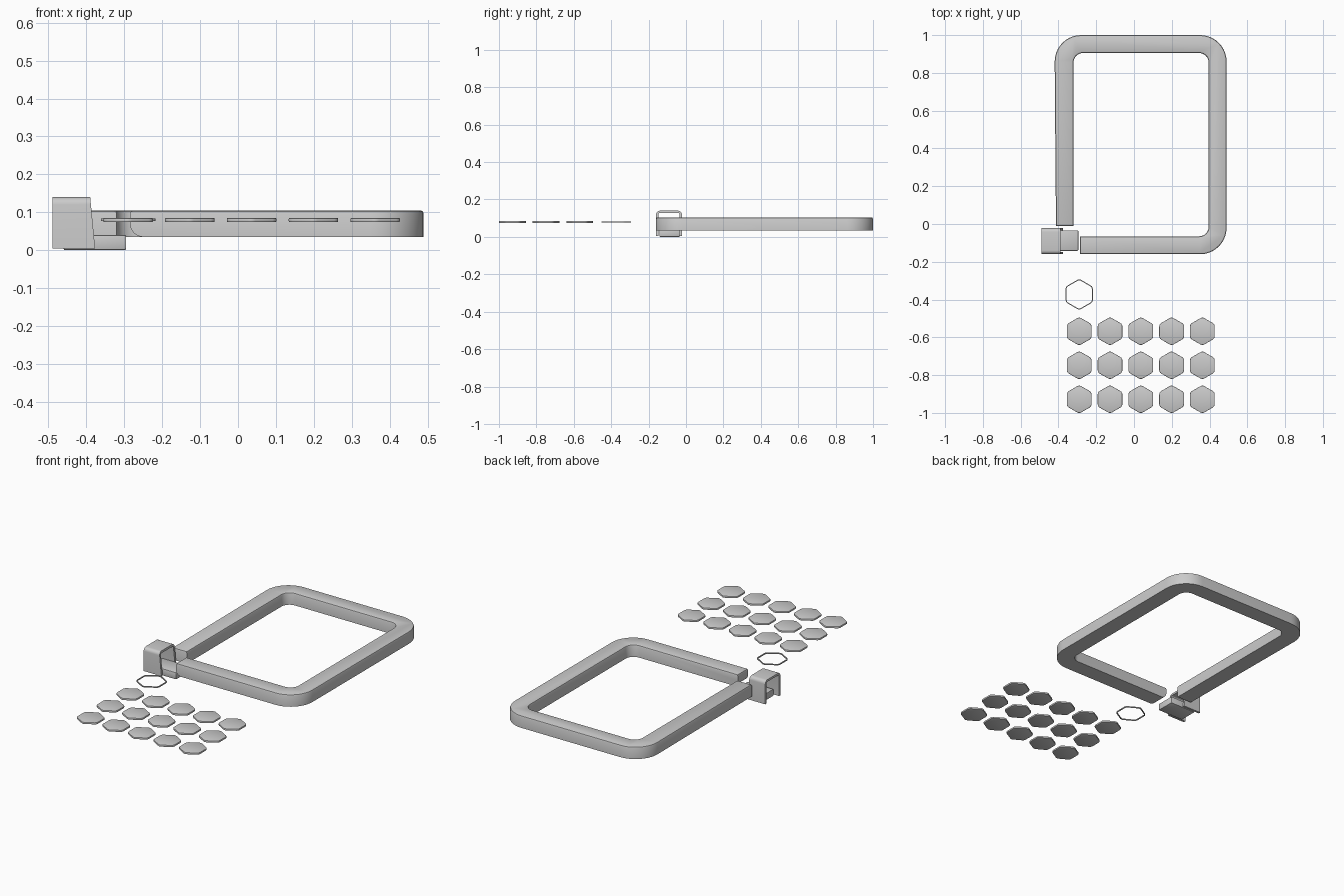
import bpy, bmesh, math
from mathutils import Vector

if "Cube" in bpy.data.objects:
    bpy.data.objects.remove(bpy.data.objects["Cube"])


def arc(cx, cy, r, a0, a1, n=10):
    return [(cx + r * math.cos(math.radians(a0 + (a1 - a0) * i / n)),
             cy + r * math.sin(math.radians(a0 + (a1 - a0) * i / n))) for i in range(n + 1)]


def finish(bm, name, angle=35):
    bmesh.ops.recalc_face_normals(bm, faces=bm.faces[:])
    me = bpy.data.meshes.new(name)
    bm.to_mesh(me)
    bm.free()
    ob = bpy.data.objects.new(name, me)
    bpy.context.collection.objects.link(ob)
    bpy.ops.object.select_all(action='DESELECT')
    ob.select_set(True)
    bpy.context.view_layer.objects.active = ob
    bpy.ops.object.shade_smooth_by_angle(angle=math.radians(angle))
    return ob


def prism(points, depth):
    """Extrude a closed list of 3D points along the vector depth."""
    bm = bmesh.new()
    face = bm.faces.new([bm.verts.new(p) for p in points])
    new = bmesh.ops.extrude_face_region(bm, geom=[face])['geom']
    bmesh.ops.translate(bm, vec=Vector(depth),
                        verts=[v for v in new if isinstance(v, bmesh.types.BMVert)])
    bmesh.ops.recalc_face_normals(bm, faces=bm.faces[:])
    return bm


def bevel(bm, edges, offset, segments):
    bmesh.ops.bevel(bm, geom=edges, offset=offset, segments=segments,
                    profile=0.5, affect='EDGES', clamp_overlap=True)


# Open rounded band, split at its front left corner
outline = ([(-0.285, -0.16)] + arc(0.35, -0.02, 0.14, -90, 0)
           + arc(0.35, 0.86, 0.14, 0, 90) + arc(-0.28, 0.86, 0.14, 90, 180)
           + [(-0.413, -0.01), (-0.32, -0.01)]
           + arc(-0.27, 0.855, 0.05, 180, 90) + arc(0.345, 0.855, 0.05, 90, 0)
           + arc(0.345, -0.015, 0.05, 0, -90) + [(-0.285, -0.065)])
bm = prism([(x, y, 0.035) for x, y in outline], (0, 0, 0.07))
ends = [e for e in bm.edges
        if all(abs(v.co.x + 0.285) < 1e-4 and v.co.y < 0 and v.co.z < 0.04 for v in e.verts)]
bevel(bm, ends, 0.035, 6)
rim = [e for e in bm.edges if all(v.co.z > 0.1049 for v in e.verts)]
bevel(bm, rim, 0.009, 2)
finish(bm, "band")

# Clip cover: upside-down channel, open along x, slightly wider at its foot
y0, y1, top, foot, t = -0.16, -0.022, 0.14, 0.005, 0.012
profile = ([(y0, foot)] + arc(y0 + 0.02, top - 0.02, 0.02, 180, 90, 5)
           + arc(y1 - 0.02, top - 0.02, 0.02, 90, 0, 5) + [(y1, foot), (y1 - t, foot)]
           + arc(y1 - 0.02, top - 0.02, 0.008, 0, 90, 5)
           + arc(y0 + 0.02, top - 0.02, 0.008, 90, 180, 5) + [(y0 + t, foot)])
bm = prism([(-0.49, y, z) for y, z in profile], (0.1, 0, 0))
for v in bm.verts:
    if v.co.x > -0.45:
        v.co.x += 0.013 * (top - v.co.z) / (top - foot)
finish(bm, "clip_cover")

# Clip tongue below the gap in the band
bm = prism([(-0.46, -0.142, 0), (-0.295, -0.142, 0),
            (-0.295, -0.034, 0), (-0.46, -0.034, 0)], (0, 0, 0.04))
bevel(bm, bm.edges[:], 0.004, 2)
finish(bm, "clip_tongue")


def hexagon(cx, cy, r, corner):
    """Pointed-up hexagon with slightly rounded corners."""
    pts = []
    for i in range(6):
        a = 30 + 60 * i
        d = r - corner / math.cos(math.radians(30))
        px, py = cx + d * math.cos(math.radians(a)), cy + d * math.sin(math.radians(a))
        pts += arc(px, py, corner, a - 30, a + 30, 3)
    return pts


# Fifteen loose hexagonal tiles
for row in range(3):
    for col in range(5):
        cx, cy = -0.29 + 0.163 * col, -0.568 - 0.18 * row
        bm = prism([(x, y, 0.074) for x, y in hexagon(cx, cy, 0.0755, 0.02)], (0, 0, 0.011))
        bevel(bm, [e for e in bm.edges if abs(e.verts[0].co.z - e.verts[1].co.z) < 1e-5], 0.003, 2)
        finish(bm, f"hex_tile_{row + 1}_{col + 1}")

# Thin hexagonal frame
bm = bmesh.new()
loops = [[bm.verts.new((x, y, z)) for x, y in hexagon(-0.29, -0.373, r, c)]
         for r, c, z in ((0.083, 0.02, 0.077), (0.083, 0.02, 0.083),
                         (0.077, 0.016, 0.083), (0.077, 0.016, 0.077))]
n = len(loops[0])
for k in range(4):
    a, b = loops[k], loops[(k + 1) % 4]
    for i in range(n):
        j = (i + 1) % n
        bm.faces.new((a[i], a[j], b[j], b[i]))
finish(bm, "hex_frame")
